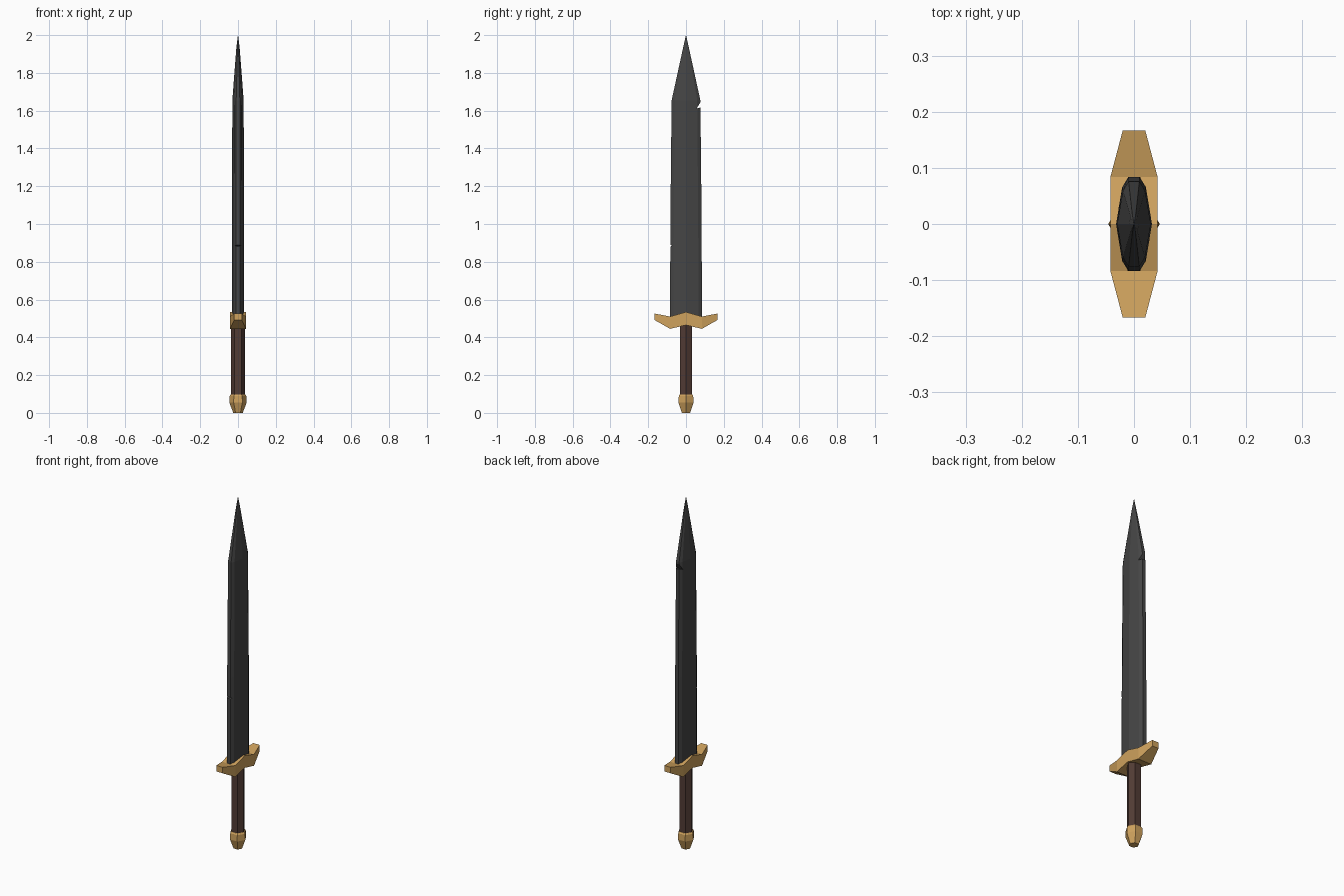
import bpy, bmesh
from math import cos, sin, pi

if "Cube" in bpy.data.objects:
    bpy.data.objects.remove(bpy.data.objects["Cube"])


def material(name, rgb):
    m = bpy.data.materials.new(name)
    m.diffuse_color = (*rgb, 1)
    m.use_nodes = True
    m.node_tree.nodes["Principled BSDF"].inputs["Base Color"].default_value = m.diffuse_color
    return m


STEEL = material("dark_steel", (0.06, 0.06, 0.06))
GOLD = material("brass", (0.62, 0.36, 0.11))
LEATHER = material("brown_leather", (0.085, 0.045, 0.035))


def loft(name, rings, mat=None):
    """Skin a list of equal-length point rings and cap both ends."""
    bm = bmesh.new()
    loops = [[bm.verts.new(p) for p in ring] for ring in rings]
    n = len(loops[0])
    for a, b in zip(loops, loops[1:]):
        for i in range(n):
            j = (i + 1) % n
            bm.faces.new((a[i], a[j], b[j], b[i]))
    bm.faces.new(loops[0])
    bm.faces.new(loops[-1])
    bmesh.ops.remove_doubles(bm, verts=bm.verts, dist=1e-5)
    bmesh.ops.recalc_face_normals(bm, faces=bm.faces)
    me = bpy.data.meshes.new(name)
    bm.to_mesh(me)
    bm.free()
    ob = bpy.data.objects.new(name, me)
    bpy.context.collection.objects.link(ob)
    if mat:
        me.materials.append(mat)
    return ob


def hexagon(r, z):
    return [(r * cos(i * pi / 3), r * sin(i * pi / 3), z) for i in range(6)]


def blade_ring(z, w, t):
    half = [(0.32 * t, w), (0.66 * t, 0.78 * w), (t, 0),
            (0.66 * t, -0.78 * w), (0.32 * t, -w)]
    pts = half + [(-x, y) for x, y in reversed(half)]
    return [(x, y, z) for x, y in pts]


# Blade: bevelled section, slight taper, pointed tip
blade = loft("blade", [blade_ring(*s) for s in (
    (0.48, 0.084, 0.032), (1.0, 0.083, 0.032), (1.655, 0.076, 0.030),
    (1.93, 0.016, 0.009), (2.0, 0.0004, 0.0004))], STEEL)

# Battle nicks cut into the two edges
nicks = {
    "nick_upper": [(0.057, 1.612), (0.12, 1.628), (0.12, 1.72)],
    "nick_lower": [(-0.073, 0.884), (-0.12, 0.868), (-0.12, 0.908)],
}
for name, tri in nicks.items():
    cutter = loft(name, [[(x, y, z) for y, z in tri] for x in (-0.1, 0.1)])
    mod = blade.modifiers.new(name, 'BOOLEAN')
    mod.operation = 'DIFFERENCE'
    mod.solver = 'EXACT'
    mod.object = cutter
    bpy.context.view_layer.objects.active = blade
    bpy.ops.object.modifier_apply(modifier=name)
    bpy.data.objects.remove(cutter)

# Cross guard: winged profile with narrowed ends (y, half depth, bottom, top)
guard = [(0.167, 0.020, 0.492, 0.526), (0.084, 0.042, 0.445, 0.510)]
stations = ([(-y, d, b, t) for y, d, b, t in guard]
            + [(0, 0.042, 0.465, 0.534)] + guard[::-1])
loft("cross_guard", [[(-d, y, b), (d, y, b), (d, y, t), (-d, y, t)]
                     for y, d, b, t in stations], GOLD)

# Six-sided grip and pommel
loft("grip", [hexagon(0.036, 0.08), hexagon(0.036, 0.48)], LEATHER)
loft("pommel", [hexagon(r, z) for r, z in (
    (0.025, 0.0), (0.046, 0.055), (0.044, 0.09), (0.038, 0.098))], GOLD)
